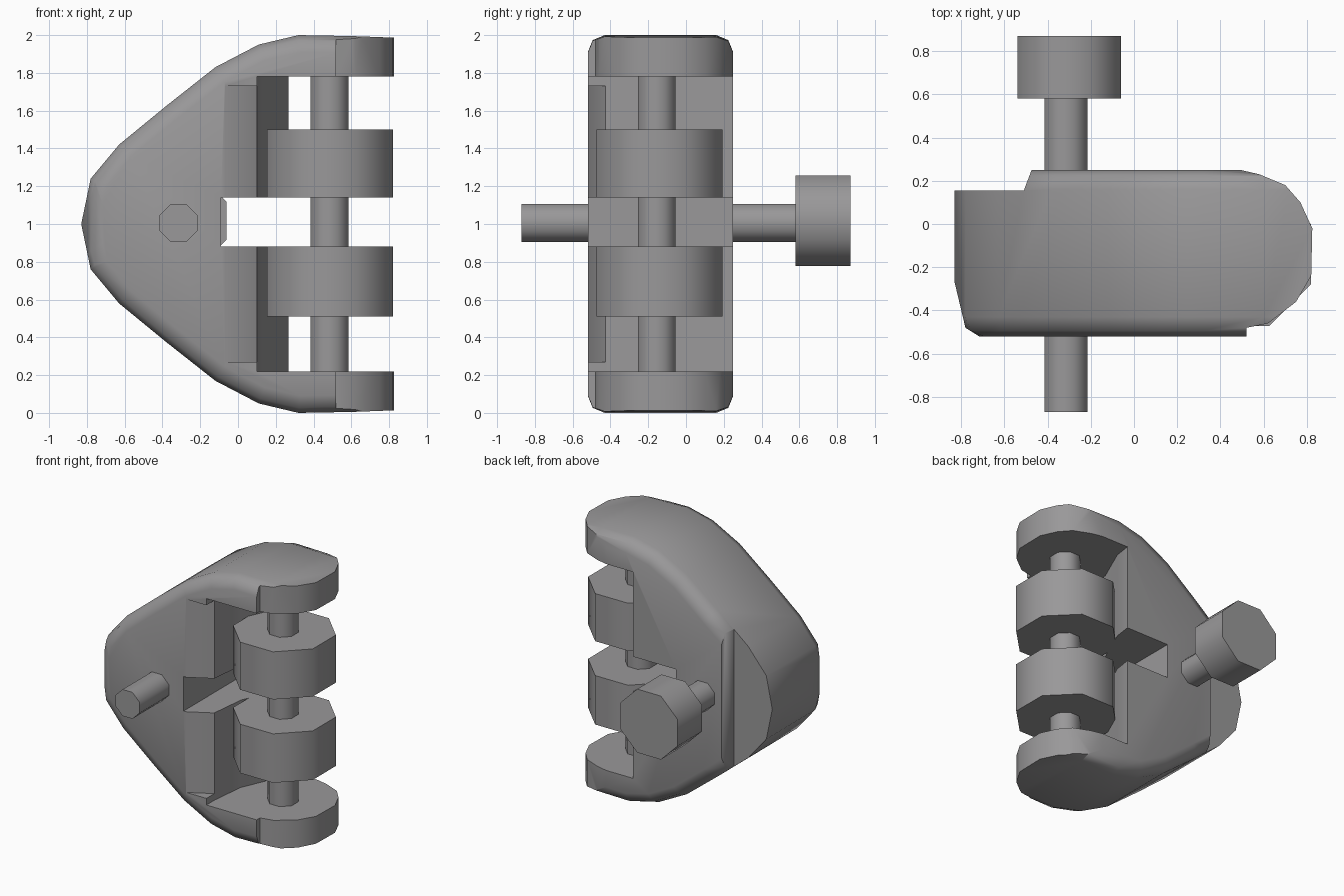
import bpy, bmesh, math
from mathutils import Matrix

if "Cube" in bpy.data.objects:
    bpy.data.objects.remove(bpy.data.objects["Cube"])

grey = bpy.data.materials.new("steel_grey")
grey.diffuse_color = (0.32, 0.315, 0.32, 1)
grey.use_nodes = True
grey.node_tree.nodes["Principled BSDF"].inputs["Base Color"].default_value = grey.diffuse_color


def add_object(name, bm):
    bmesh.ops.recalc_face_normals(bm, faces=bm.faces[:])
    me = bpy.data.meshes.new(name)
    bm.to_mesh(me)
    bm.free()
    ob = bpy.data.objects.new(name, me)
    bpy.context.collection.objects.link(ob)
    me.materials.append(grey)
    return ob


def prism(name, pts, axis, lo, hi):
    """Extrude a 2D outline along y (outline in xz) or z (outline in xy)."""
    put = (lambda p, d: (p[0], d, p[1])) if axis == 'Y' else (lambda p, d: (p[0], p[1], d))
    bm = bmesh.new()
    face = bm.faces.new([bm.verts.new(put(p, lo)) for p in pts])
    new = bmesh.ops.extrude_face_region(bm, geom=[face])['geom']
    move = (0, hi - lo, 0) if axis == 'Y' else (0, 0, hi - lo)
    bmesh.ops.translate(bm, vec=move, verts=[v for v in new if isinstance(v, bmesh.types.BMVert)])
    return add_object(name, bm)


def smooth(ob):
    bpy.ops.object.select_all(action='DESELECT')
    ob.select_set(True)
    bpy.context.view_layer.objects.active = ob
    bpy.ops.object.shade_smooth_by_angle(angle=math.radians(50))


def octagon_rod(name, radius, axis, a, b, lo, hi):
    """Eight-sided rod with flats facing the axes; radius is to the flats."""
    r = radius / math.cos(math.pi / 8)
    pts = [(a + r * math.cos(math.pi * (i + .5) / 4), b + r * math.sin(math.pi * (i + .5) / 4))
           for i in range(8)]
    ob = prism(name, pts, axis, lo, hi)
    smooth(ob)
    return ob


# Housing: rounded triangular side outline, mirrored about z = 1
upper = [(-0.83, 1.0), (-0.78, 1.24), (-0.63, 1.42), (-0.38, 1.625), (-0.12, 1.83),
         (0.11, 1.95), (0.32, 2.0), (0.60, 1.995), (1.0, 1.98)]
lower = [(x, 2 - z) for x, z in reversed(upper[1:])]
body = prism("housing", upper + lower, 'Y', -0.52, 0.25)
bev = body.modifiers.new("rim", 'BEVEL')
bev.width, bev.segments, bev.angle_limit = 0.09, 2, math.radians(60)

# Plan outline trims the arm tips and the stepped rear edge
plan = [(-0.9, -0.25), (-0.83, -0.27), (-0.78, -0.48), (-0.70, -0.53), (0.52, -0.53), (0.52, -0.48),
        (0.62, -0.46), (0.75, -0.36), (0.82, -0.24), (0.825, -0.02), (0.77, 0.10), (0.70, 0.18),
        (0.58, 0.23), (0.45, 0.26), (-0.47, 0.26), (-0.51, 0.155), (-0.9, 0.155)]
trim = prism("plan_trim", plan, 'Z', -0.1, 2.1)
# Roller bay, its chamfered front lip and the middle slot
bay = prism("bay_cut", [(0.10, -0.6), (0.10, -0.42), (0.13, -0.15), (0.25, 0.12), (0.29, 0.4),
                        (1.1, 0.4), (1.1, -0.6)], 'Z', 0.22, 1.78)
lip = prism("lip_cut", [(-0.07, -0.521), (-0.07, -0.6), (0.3, -0.6), (0.3, -0.30), (0.11, -0.42)],
            'Z', 0.27, 1.73)
slot = prism("slot_cut", [(-0.09, 0.88), (1.1, 0.88), (1.1, 1.14), (-0.09, 1.14)], 'Y', -0.7, 0.5)

for cutter, op in ((trim, 'INTERSECT'), (bay, 'DIFFERENCE'), (lip, 'DIFFERENCE'), (slot, 'DIFFERENCE')):
    mod = body.modifiers.new(cutter.name, 'BOOLEAN')
    mod.object, mod.operation, mod.solver = cutter, op, 'EXACT'
    cutter.hide_render = True
deps = bpy.context.evaluated_depsgraph_get()
baked = bpy.data.meshes.new_from_object(body.evaluated_get(deps))
body.modifiers.clear()
body.data = baked
for cutter in (trim, bay, lip, slot):
    bpy.data.objects.remove(cutter)
smooth(body)

# Upright axle with two rollers
octagon_rod("roller_axle", 0.10, 'Z', 0.485, -0.155, 0.12, 1.88)
for name, lo, hi in (("lower_roller", 0.51, 0.88), ("upper_roller", 1.14, 1.50)):
    octagon_rod(name, 0.333, 'Z', 0.487, -0.14, lo, hi)

# Cross pin with its end knob
octagon_rod("cross_pin", 0.10, 'Y', -0.315, 1.005, -0.87, 0.62)
octagon_rod("pin_knob", 0.24, 'Y', -0.30, 1.017, 0.58, 0.87)
